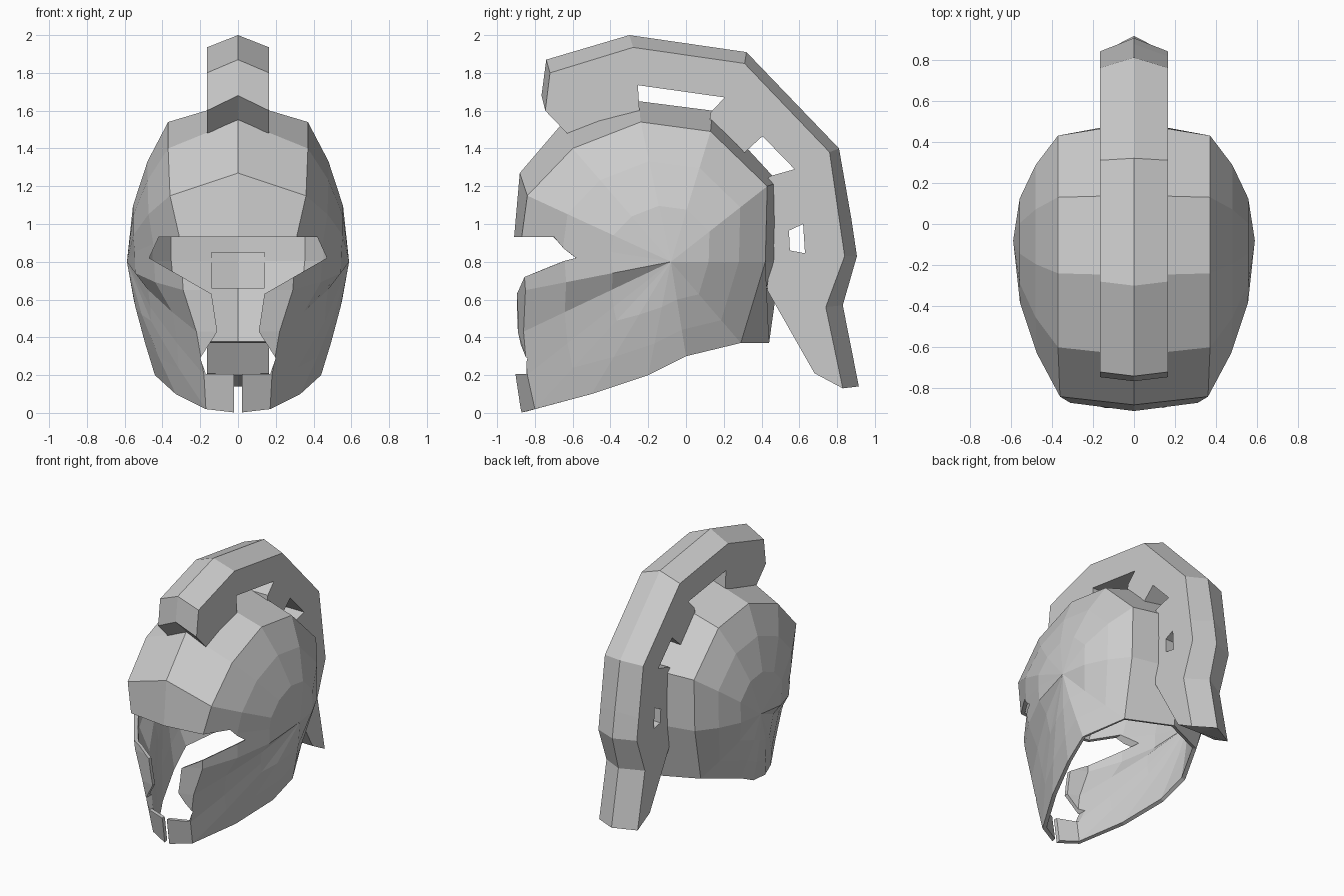
import bpy, bmesh
from mathutils import Vector

cube = bpy.data.objects.get("Cube")
if cube:
    bpy.data.objects.remove(cube, do_unlink=True)

metal = bpy.data.materials.new("plain_grey")
metal.use_nodes = True
grey = (0.6, 0.6, 0.6, 1)
metal.diffuse_color = grey
metal.node_tree.nodes["Principled BSDF"].inputs["Base Color"].default_value = grey


def make_object(name, polygons):
    """Build one object from a list of polygons given as points."""
    bm = bmesh.new()
    for points in polygons:
        bm.faces.new([bm.verts.new(p) for p in points])
    bmesh.ops.remove_doubles(bm, verts=bm.verts, dist=0.0005)
    bmesh.ops.recalc_face_normals(bm, faces=bm.faces)
    mesh = bpy.data.meshes.new(name)
    bm.to_mesh(mesh)
    bm.free()
    mesh.materials.append(metal)
    obj = bpy.data.objects.new(name, mesh)
    bpy.context.collection.objects.link(obj)
    return obj


def with_mirror(polygons):
    """Add the copy of each polygon on the other side of x = 0."""
    return polygons + [[(-x, y, z) for x, y, z in reversed(p)] for p in polygons]


def prism(name, outline, low, high, place):
    """Closed prism; place(a, b, depth) maps the outline into space."""
    bottom = [place(a, b, low) for a, b in outline]
    top = [place(a, b, high) for a, b in outline]
    sides = [[bottom[i - 1], bottom[i], top[i], top[i - 1]] for i in range(len(outline))]
    obj = make_object(name, [bottom, top] + sides)
    obj.hide_render = True
    return obj


def cut(obj, cutters):
    """Cut the shapes out, bake the result and drop the helpers."""
    for cutter in cutters:
        mod = obj.modifiers.new(cutter.name, "BOOLEAN")
        mod.operation = "DIFFERENCE"
        mod.solver = "EXACT"
        mod.object = cutter
    bpy.context.view_layer.update()
    graph = bpy.context.evaluated_depsgraph_get()
    baked = bpy.data.meshes.new_from_object(obj.evaluated_get(graph))
    obj.modifiers.clear()
    obj.data = baked
    for cutter in cutters:
        bpy.data.objects.remove(cutter, do_unlink=True)


def along_y(a, b, depth):
    return (a, depth, b)


def along_x(a, b, depth):
    return (depth, a, b)


# Helmet bowl: spokes from the chin over the top to the nape,
# each with a middle ridge point (y, z) and a shoulder point (x, y, z)
spokes = [
    ((-.88, 0), (.17, -.8, .02)),
    ((-.91, .2), (.18, -.84, .2)),
    ((-.92, .43), (.22, -.86, .43)),
    ((-.94, .65), (.29, -.85, .65)),
    ((-.91, .93), (.31, -.87, .93)),
    ((-.88, 1.27), (.36, -.84, 1.15)),
    ((-.64, 1.55), (.37, -.6, 1.4)),
    ((-.25, 1.65), (.37, -.24, 1.54)),
    ((.14, 1.6), (.37, .13, 1.49)),
    ((.49, 1.22), (.37, .43, 1.2)),
    ((.5, .8), (.37, .42, .8)),
    ((.44, .37), (.33, .29, .37)),
]
ridge = [(0, y, z) for (y, z), shoulder in spokes]
shoulders = [shoulder for middle, shoulder in spokes]
# The lower rim closes the ring of shoulder points below the ear
rim = shoulders + [(.47, 0, .3), (.44, -.2, .2), (.33, -.5, .1)]
ear = Vector((.588, -.08, .8))


def side_point(shoulder, t):
    """Point on the bulging side between the ear and a shoulder point."""
    power = 1.3 if shoulder[2] < .5 else 2.1
    p = ear.lerp(Vector(shoulder), t)
    p.x = ear.x + (shoulder[0] - ear.x) * t ** power
    return tuple(p)


panels = [[ridge[i], ridge[i + 1], shoulders[i + 1], shoulders[i]]
          for i in range(len(ridge) - 1)]
for i, start in enumerate(rim):
    end = rim[(i + 1) % len(rim)]
    for outer, inner in ((1, .72), (.72, .4)):
        panels.append([side_point(start, outer), side_point(end, outer),
                       side_point(end, inner), side_point(start, inner)])
    panels.append([side_point(start, .4), side_point(end, .4), tuple(ear)])

bowl = make_object("helmet_bowl", with_mirror(panels))
wall = bowl.modifiers.new("wall", "SOLIDIFY")
wall.thickness = .03
wall.offset = -1

# Face opening with eye slots, cheek guards and chin gap
half_face = [(.42, .93), (.47, .82), (.14, .63), (.11, .43),
             (.2, .29), (.17, .205), (.02, .205), (.02, -.2)]
face = half_face + [(-x, z) for x, z in reversed(half_face)]
nape = [(-.14, .66), (.14, .66), (.14, .85), (-.14, .85)]
cut(bowl, [prism("face_cutter", face, -1.4, -.3, along_y),
           prism("nape_cutter", nape, .3, .7, along_y)])

# Crest: middle outline and flat side outline, joined by sloping strips
middle = [(-.74, 1.87), (-.3, 2), (.32, 1.91), (.81, 1.4), (.875, 1.03), (.905, .83),
          (.83, .57), (.915, .14), (.7, .2), (.47, .63), (.5, .95), (.49, 1.22),
          (.14, 1.6), (-.25, 1.64), (-.62, 1.54), (-.765, 1.68)]
flank = [(-.72, 1.8), (-.28, 1.935), (.31, 1.85), (.76, 1.38), (.815, 1), (.84, .83),
         (.74, .56), (.83, .13), (.68, .21), (.43, .65), (.45, .95), (.45, 1.2),
         (.12, 1.54), (-.25, 1.59), (-.63, 1.48), (-.745, 1.6)]
core = [(0, y, z) for y, z in middle]
edge = [(.165, y, z) for y, z in flank]
strips = [[core[i - 1], core[i], edge[i], edge[i - 1]] for i in range(len(core))]
crest = make_object("crest", with_mirror(strips + [edge]))

# Gaps between the crest and the bowl
gaps = {
    "top_gap": [(-.255, 1.735), (.205, 1.67), (.13, 1.59), (.12, 1.5), (-.24, 1.5)],
    "upper_back_gap": [(.29, 1.36), (.405, 1.465), (.575, 1.29), (.45, 1.255), (.4, 1.22)],
    "lower_back_gap": [(.545, .965), (.62, 1), (.63, .845), (.55, .86)],
}
cut(crest, [prism(name, outline, -.4, .4, along_x) for name, outline in gaps.items()])
